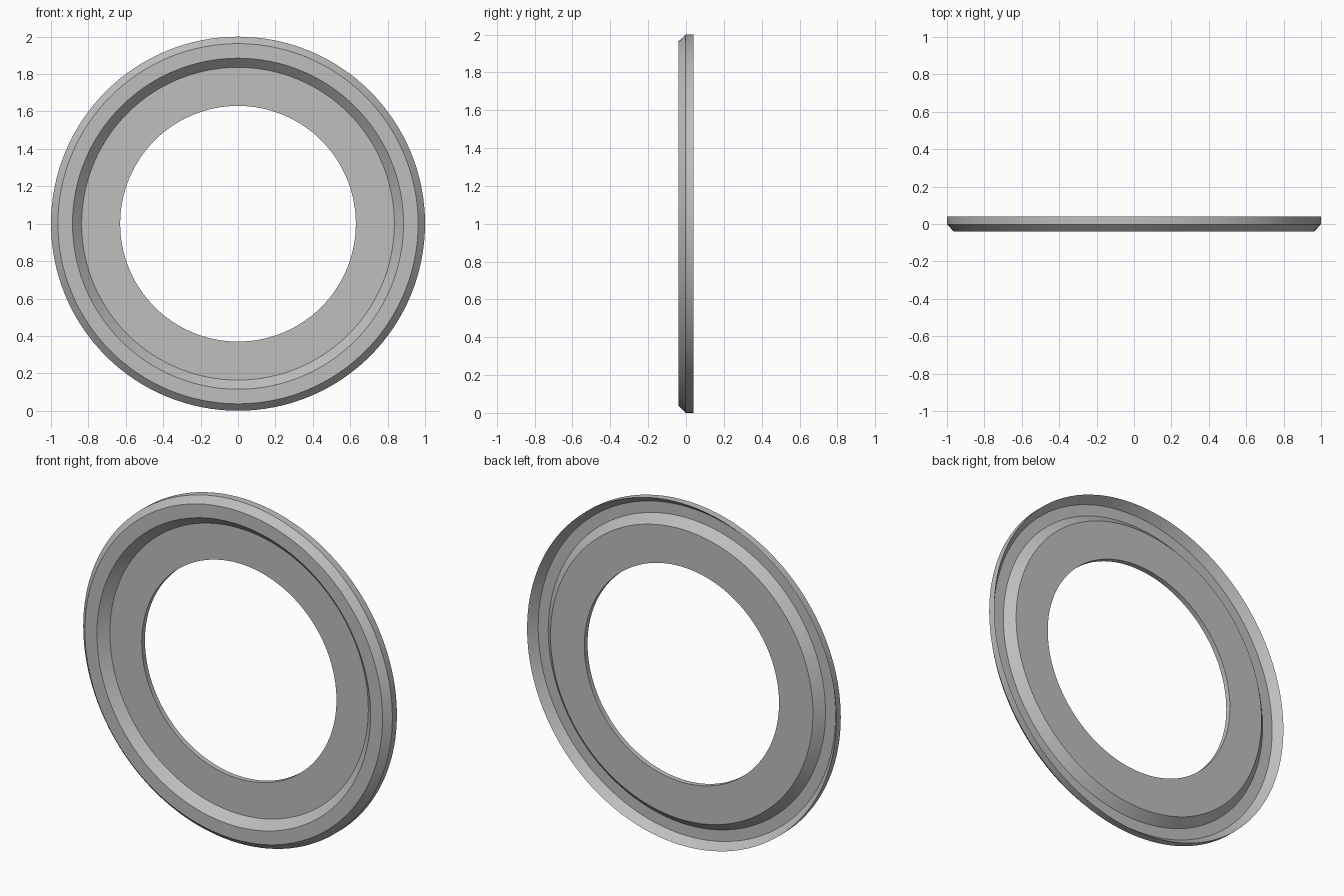
import bpy
import bmesh
from math import pi, radians
from mathutils import Matrix, Vector

SEGMENTS = 128

cube = bpy.data.objects.get("Cube")
if cube:
    bpy.data.objects.remove(cube, do_unlink=True)

# Plain grey finish
grey = bpy.data.materials.new("grey")
grey.use_nodes = True
colour = (0.52, 0.52, 0.52, 1.0)
grey.diffuse_color = colour
grey.node_tree.nodes["Principled BSDF"].inputs["Base Color"].default_value = colour

# Closed cross-section of the pressed ring: (radius, y)
profile = [
    (0.63, 0.01), (0.836, 0.01),       # front of the recessed disc
    (0.885, -0.04), (0.963, -0.04),    # raised front band
    (1.0, -0.002), (1.0, 0.04),        # chamfer and outer wall
    (0.962, -0.008), (0.897, -0.008),  # channel behind the band
    (0.849, 0.04), (0.63, 0.04),       # back of the disc
]

# Turn the section about the y axis
bm = bmesh.new()
verts = [bm.verts.new((r, y, 0)) for r, y in profile]
edges = [bm.edges.new((a, b)) for a, b in zip(verts, verts[1:] + verts[:1])]
bmesh.ops.spin(bm, geom=verts + edges, cent=(0, 0, 0), axis=(0, 1, 0),
               angle=2 * pi, steps=SEGMENTS, use_merge=True)
bmesh.ops.remove_doubles(bm, verts=bm.verts, dist=1e-5)
bmesh.ops.recalc_face_normals(bm, faces=bm.faces)
bmesh.ops.transform(bm, matrix=Matrix.Translation(Vector((0, 0, 1))), verts=bm.verts)

mesh = bpy.data.meshes.new("stepped_ring")
bm.to_mesh(mesh)
bm.free()
mesh.materials.append(grey)
ring = bpy.data.objects.new("stepped_ring", mesh)
bpy.context.collection.objects.link(ring)

# Smooth around the ring, crisp at the section corners
bpy.ops.object.select_all(action="DESELECT")
ring.select_set(True)
bpy.context.view_layer.objects.active = ring
bpy.ops.object.shade_smooth_by_angle(angle=radians(30))
